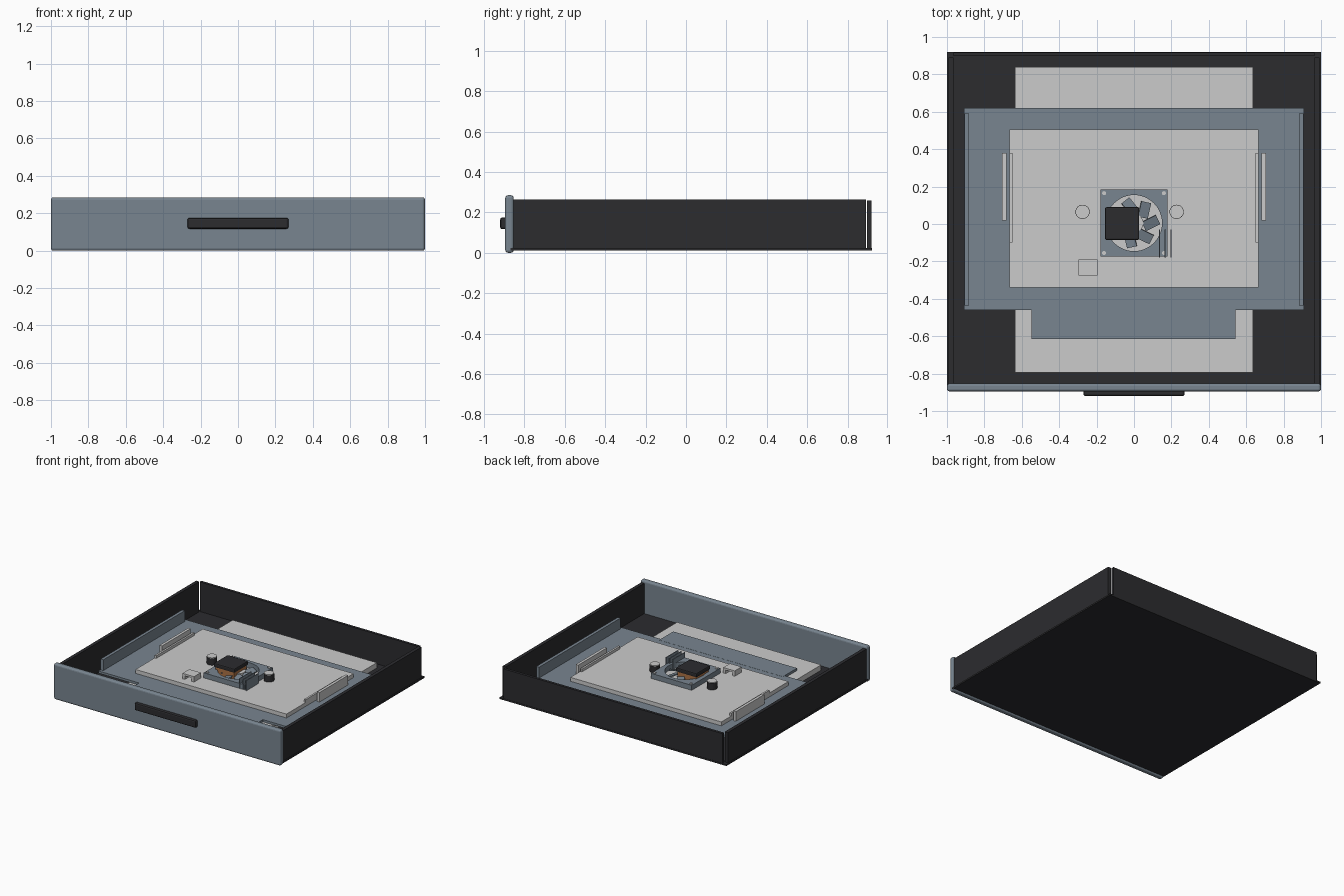
import bpy, bmesh
from math import sin, cos, pi
from mathutils import Matrix

if "Cube" in bpy.data.objects:
    bpy.data.objects.remove(bpy.data.objects["Cube"])


def material(name, rgb):
    m = bpy.data.materials.new(name)
    m.diffuse_color = (*rgb, 1)
    m.use_nodes = True
    m.node_tree.nodes["Principled BSDF"].inputs["Base Color"].default_value = m.diffuse_color
    return m


black = material("black_metal", (0.025, 0.025, 0.028))
steel = material("blue_grey_steel", (0.19, 0.235, 0.28))
copper = material("copper", (0.42, 0.17, 0.06))


def finish(name, bm, mat=None, bevel=0, segments=2):
    me = bpy.data.meshes.new(name)
    bmesh.ops.recalc_face_normals(bm, faces=bm.faces)
    bm.to_mesh(me)
    bm.free()
    ob = bpy.data.objects.new(name, me)
    bpy.context.collection.objects.link(ob)
    if mat:
        me.materials.append(mat)
    if bevel:
        b = ob.modifiers.new("bevel", 'BEVEL')
        b.width, b.segments = bevel, segments
    return ob


def box(name, x, y, z, mat=None, bevel=0, segments=2):
    """Box from (min, max) ranges."""
    bm = bmesh.new()
    r = (x, y, z)
    mid = [(a + b) / 2 for a, b in r]
    size = [b - a for a, b in r]
    bmesh.ops.create_cube(bm, size=1, matrix=Matrix.Translation(mid) @ Matrix.Diagonal((*size, 1)))
    return finish(name, bm, mat, bevel, segments)


def cylinder(name, x, y, z, radius, mat=None, sides=24):
    bm = bmesh.new()
    bmesh.ops.create_cone(bm, cap_ends=True, segments=sides, radius1=radius, radius2=radius,
                          depth=z[1] - z[0], matrix=Matrix.Translation((x, y, sum(z) / 2)))
    return finish(name, bm, mat)


# Open drawer tray
box("tray_floor", (-1, 1), (-0.87, 0.92), (0.012, 0.024), black)
for side, s in (("left", -1), ("right", 1)):
    box(side + "_wall", tuple(sorted((s * 0.965, s * 0.992))), (-0.86, 0.89), (0.02, 0.265), black)
box("back_wall", (-0.965, 0.965), (0.897, 0.918), (0.02, 0.26), black)

# Front fascia and handle
box("front_panel", (-1, 1), (-0.895, -0.853), (0, 0.285), steel, 0.014, 3)
box("handle", (-0.27, 0.27), (-0.92, -0.885), (0.117, 0.175), black, 0.01)

# Stacked plates: base slab, mounting plate with front tab, circuit board
box("base_slab", (-0.635, 0.635), (-0.795, 0.84), (0.024, 0.066))
box("mounting_plate", (-0.908, 0.908), (-0.46, 0.62), (0.066, 0.084), steel)
box("plate_front_tab", (-0.548, 0.543), (-0.615, -0.437), (0.066, 0.085), steel)
box("circuit_board", (-0.665, 0.665), (-0.34, 0.505), (0.084, 0.115))

# Plate flanges and the memory rails beside the board
for side, s in (("left", -1), ("right", 1)):
    box(side + "_flange", tuple(sorted((s * 0.882, s * 0.906))), (-0.435, 0.59), (0.08, 0.17), steel)
    box(side + "_outer_rail", tuple(sorted((s * 0.683, s * 0.705))), (0.02, 0.38), (0.08, 0.16))
    box(side + "_inner_rail", tuple(sorted((s * 0.65, s * 0.665))), (-0.1, 0.38), (0.11, 0.137))

# Fan frame: square plate with a round opening, built as a ring
bm = bmesh.new()
n, half, radius = 48, 0.18, 0.15
rings = []
for z in (0.115, 0.155):
    inner, outer = [], []
    for i in range(n):
        a = 2 * pi * i / n
        c, s = cos(a), sin(a)
        k = half / max(abs(c), abs(s))
        inner.append(bm.verts.new((radius * c, radius * s + 0.005, z)))
        outer.append(bm.verts.new((k * c, k * s + 0.005, z)))
    rings += [inner, outer]
for a, b in ((0, 1), (1, 3), (3, 2), (2, 0)):
    for i in range(n):
        j = (i + 1) % n
        bm.faces.new((rings[a][i], rings[a][j], rings[b][j], rings[b][i]))
finish("fan_frame", bm, steel)

# Frame screws
for x in (-0.16, 0.16):
    for y in (-0.155, 0.165):
        cylinder("frame_screw", x, y, (0.15, 0.16), 0.011, None, 12)

# Fan blades and hub
bm = bmesh.new()
for i in range(7):
    m = (Matrix.Translation((0, 0.005, 0.135)) @ Matrix.Rotation(2 * pi * i / 7, 4, 'Z')
         @ Matrix.Translation((0.09, 0, 0)) @ Matrix.Rotation(0.45, 4, 'Z')
         @ Matrix.Rotation(0.3, 4, 'X') @ Matrix.Diagonal((0.085, 0.055, 0.008, 1)))
    bmesh.ops.create_cube(bm, size=1, matrix=m)
finish("fan_blades", bm, steel)
cylinder("fan_hub", 0, 0.005, (0.115, 0.15), 0.05)

# Copper core with black cap
box("copper_core", (-0.145, 0.02), (-0.077, 0.08), (0.115, 0.178), copper)
box("core_cap", (-0.155, 0.028), (-0.085, 0.09), (0.172, 0.205), black, 0.008)

# Capacitors with grey tops
for x in (-0.275, 0.228):
    cylinder("capacitor", x, 0.065, (0.115, 0.168), 0.038, black)
    cylinder("capacitor_top", x, 0.065, (0.168, 0.174), 0.036)

# Upright cards beside the fan
for x in (0.137, 0.167, 0.197):
    box("upright_card", (x - 0.003, x + 0.003), (-0.18, -0.03), (0.115, 0.195), steel)

# Small bridge connector
box("connector_top", (-0.297, -0.195), (-0.275, -0.19), (0.143, 0.158))
for x in (-0.297, -0.217):
    box("connector_leg", (x, x + 0.022), (-0.275, -0.19), (0.115, 0.145))
